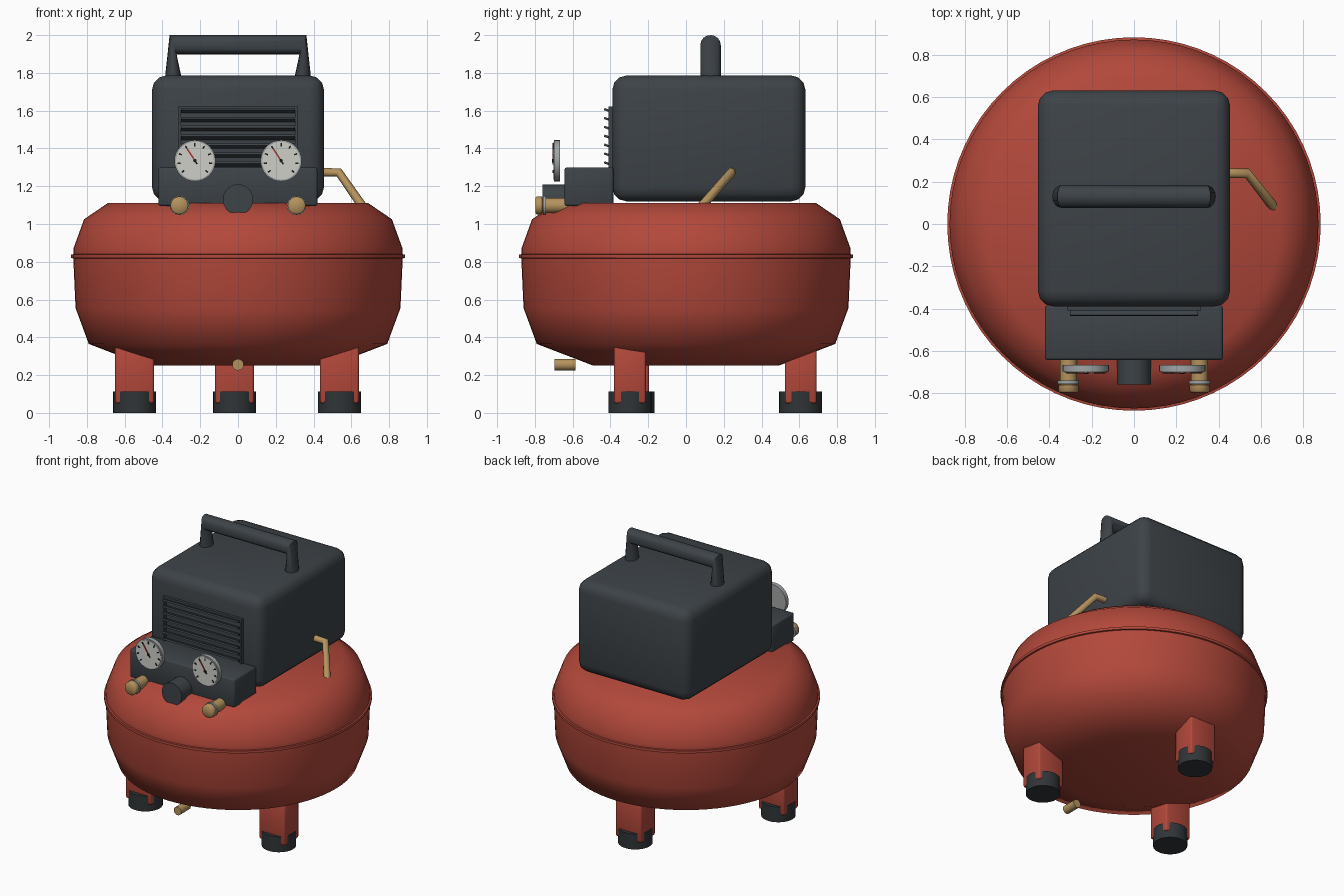
import bpy, bmesh
from math import sin, cos, pi, radians
from mathutils import Matrix, Vector

cube = bpy.data.objects.get("Cube")
if cube:
    bpy.data.objects.remove(cube, do_unlink=True)


def material(name, r, g, b):
    m = bpy.data.materials.new(name)
    m.use_nodes = True
    m.diffuse_color = (r, g, b, 1)
    bsdf = next(n for n in m.node_tree.nodes if n.type == 'BSDF_PRINCIPLED')
    bsdf.inputs["Base Color"].default_value = (r, g, b, 1)
    bsdf.inputs["Roughness"].default_value = 0.6
    return m


RED = material("tank red", 0.45, 0.065, 0.043)
DARK = material("housing charcoal", 0.047, 0.056, 0.064)
RUBBER = material("rubber black", 0.03, 0.035, 0.038)
BRASS = material("brass", 0.46, 0.29, 0.11)
STEEL = material("steel grey", 0.36, 0.38, 0.38)
FACE = material("dial white", 0.62, 0.62, 0.58)
INK = material("dial black", 0.01, 0.01, 0.01)
NEEDLE = material("needle red", 0.35, 0.04, 0.02)


def finish(name, bm, mat, angle=50):
    """Turn a bmesh into a shaded object."""
    bmesh.ops.recalc_face_normals(bm, faces=bm.faces)
    mesh = bpy.data.meshes.new(name)
    bm.to_mesh(mesh)
    bm.free()
    ob = bpy.data.objects.new(name, mesh)
    bpy.context.collection.objects.link(ob)
    mesh.materials.append(mat)
    bpy.ops.object.select_all(action='DESELECT')
    ob.select_set(True)
    bpy.context.view_layer.objects.active = ob
    bpy.ops.object.shade_smooth_by_angle(angle=radians(angle))
    return ob


def box(name, lo, hi, mat, bevel=0, segments=2, place=Matrix()):
    """Box between two corners, optionally bevelled and then placed."""
    lo, hi = Vector(lo), Vector(hi)
    bm = bmesh.new()
    bmesh.ops.create_cube(bm, size=1, matrix=Matrix.Translation((lo + hi) / 2)
                          @ Matrix.Diagonal((*(hi - lo), 1)))
    if bevel:
        bmesh.ops.bevel(bm, geom=bm.edges[:], offset=bevel, segments=segments,
                        profile=0.5, affect='EDGES', clamp_overlap=True)
    bm.transform(place)
    return finish(name, bm, mat)


def lathe(name, profile, mat, place=Matrix(), steps=32, angle=50):
    """Spin (radius, height) points around the z axis, then place."""
    bm = bmesh.new()
    verts = [bm.verts.new((r, 0, z)) for r, z in profile]
    edges = [bm.edges.new(pair) for pair in zip(verts, verts[1:])]
    bmesh.ops.spin(bm, geom=verts + edges, cent=(0, 0, 0), axis=(0, 0, 1),
                   angle=2 * pi, steps=steps, use_merge=True)
    bmesh.ops.remove_doubles(bm, verts=bm.verts, dist=1e-5)
    bm.transform(place)
    return finish(name, bm, mat, angle)


def disc(r, lo, hi):
    return [(0, lo), (r, lo), (r, hi), (0, hi)]


def facing_front(x, z):
    """Lathe axis points along +y, through (x, z)."""
    return Matrix.Translation((x, 0, z)) @ Matrix.Rotation(-pi / 2, 4, 'X')


# Tank with welded seam
lathe("tank", [(0, 0.25), (0.49, 0.25), (0.79, 0.365), (0.86, 0.555), (0.872, 0.818),
               (0.883, 0.82), (0.883, 0.838), (0.872, 0.84), (0.872, 0.868),
               (0.815, 1.025), (0.69, 1.11), (0, 1.11)], RED, steps=72, angle=60)

# Legs with rubber feet
for side, x, y in (("left", 0.537, -0.297), ("right", -0.547, -0.28), ("back", -0.018, 0.607)):
    box(side + "_leg", (x - 0.103, y - 0.084, 0.05), (x + 0.103, y + 0.084, 0.36), RED, 0.012)
    lathe(side + "_foot", disc(0.114, 0, 0.112), RUBBER, Matrix.Translation((x, y, 0)))

# Motor housing
box("housing", (-0.455, -0.39, 1.12), (0.455, 0.632, 1.786), DARK, 0.075, 3)

# Carrying handle: rings swept up, across and down with mitred corners
bm = bmesh.new()
rings = []
for outer, inner in (((-0.387, 1.77), (-0.298, 1.77)), ((-0.362, 2.0), (-0.325, 1.897)),
                     ((0.362, 2.0), (0.325, 1.897)), ((0.387, 1.77), (0.298, 1.77))):
    a, b = Vector((outer[0], 0.13, outer[1])), Vector((inner[0], 0.13, inner[1]))
    mid, half = (a + b) / 2, (a - b) / 2
    rings.append([bm.verts.new(mid + half * cos(t * pi / 8) + Vector((0, 0.054 * sin(t * pi / 8), 0)))
                  for t in range(16)])
for r, s in zip(rings, rings[1:]):
    for i in range(16):
        bm.faces.new((r[i - 1], r[i], s[i], s[i - 1]))
bm.faces.new(rings[0])
bm.faces.new(rings[-1])
finish("handle", bm, DARK)

# Front vent: frame and tilted slats
for name, lo, hi in (("top", (-0.317, 1.608), (0.317, 1.623)), ("bottom", (-0.317, 1.2), (0.317, 1.215)),
                     ("right", (-0.317, 1.2), (-0.302, 1.623)), ("left", (0.302, 1.2), (0.317, 1.623))):
    box("vent_frame_" + name, (lo[0], -0.41, lo[1]), (hi[0], -0.38, hi[1]), DARK)
for i in range(9):
    tilt = Matrix.Translation((0, -0.39, 1.593 - 0.047 * i)) @ Matrix.Rotation(radians(-20), 4, 'X')
    box(f"vent_slat_{i + 1}", (-0.303, -0.046, -0.006), (0.303, 0.01, 0.006), DARK, place=tilt)

# Manifold block and regulator knob
box("manifold", (-0.422, -0.643, 1.095), (0.42, -0.385, 1.3), DARK, 0.012)
lathe("regulator_knob", disc(0.08, -0.76, -0.63), DARK, facing_front(0, 1.13))

for side, s in (("left", 1), ("right", -1)):
    # Outlet fitting with locking ring
    place = facing_front(0.31 * s, 1.098)
    lathe(side + "_outlet", [(0, -0.797), (0.041, -0.797), (0.047, -0.79), (0.047, -0.762),
                             (0.04, -0.76), (0.04, -0.6), (0, -0.6)], BRASS, place)
    lathe(side + "_outlet_ring", disc(0.051, -0.757, -0.741), STEEL, place)

    # Pressure gauge with dial, ticks and needle
    gx, gz = 0.228 * s, 1.335
    place = facing_front(gx, gz)
    lathe(side + "_gauge_case", disc(0.109, -0.698, -0.667), STEEL, place)
    lathe(side + "_gauge_dial", disc(0.1, -0.702, -0.697), FACE, place)
    lathe(side + "_gauge_hub", disc(0.009, -0.709, -0.7), INK, place, 12)

    def dial_bar(name, angle, low, high, half_width, mat):
        turn = Matrix.Translation((gx, 0, gz)) @ Matrix.Rotation(radians(angle), 4, 'Y')
        box(f"{side}_gauge_{name}", (-half_width, -0.706, low), (half_width, -0.7, high), mat, place=turn)

    for i in range(9):
        dial_bar(f"tick_{i + 1}", -132 + 33 * i, 0.076, 0.093, 0.004, INK)
    dial_bar("needle", -33, 0, 0.075, 0.004, NEEDLE)
    dial_bar("needle_tail", 147, 0, 0.022, 0.004, INK)

# Brass pipe from housing down into the tank
curve = bpy.data.curves.new("transfer_pipe", 'CURVE')
curve.dimensions = '3D'
curve.bevel_depth = 0.024
curve.bevel_resolution = 3
curve.use_fill_caps = True
spline = curve.splines.new('POLY')
path = [(0.43, 0.24, 1.275), (0.535, 0.24, 1.272), (0.665, 0.075, 1.085)]
spline.points.add(len(path) - 1)
for point, co in zip(spline.points, path):
    point.co = (*co, 1)
spline.use_smooth = True
curve.materials.append(BRASS)
bpy.context.collection.objects.link(bpy.data.objects.new("transfer_pipe", curve))

# Drain valve under the tank
lathe("drain_valve", disc(0.03, -0.695, -0.585), BRASS, facing_front(0, 0.255))
